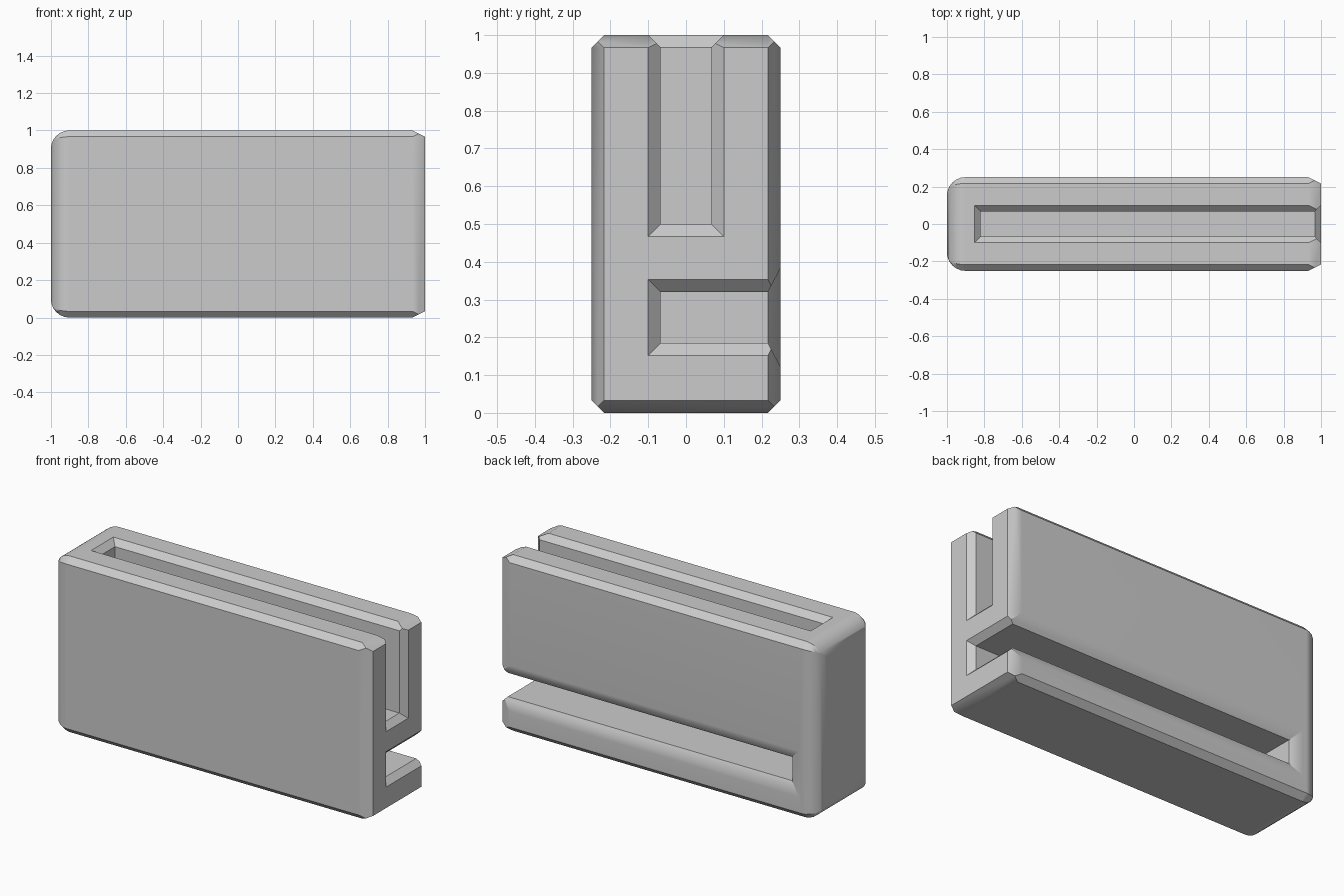
import bpy, bmesh, math
from mathutils import Vector

if "Cube" in bpy.data.objects:
    bpy.data.objects.remove(bpy.data.objects["Cube"])

C = 0.033          # chamfer width
W = 2 * C          # long side of the shallow chamfers
R = 0.1            # rounding at the left end
STEPS = 6

grey = bpy.data.materials.new("plain grey")
grey.use_nodes = True
grey.diffuse_color = (0.6, 0.6, 0.6, 1)
grey.node_tree.nodes["Principled BSDF"].inputs["Base Color"].default_value = (0.6, 0.6, 0.6, 1)


def make_object(name, bm):
    bmesh.ops.recalc_face_normals(bm, faces=bm.faces)
    mesh = bpy.data.meshes.new(name)
    bm.to_mesh(mesh)
    bm.free()
    mesh.materials.append(grey)
    obj = bpy.data.objects.new(name, mesh)
    bpy.context.collection.objects.link(obj)
    return obj


def box(low, high):
    bm = bmesh.new()
    bmesh.ops.create_cube(bm, size=1)
    for v in bm.verts:
        v.co = [h if c > 0 else l for c, l, h in zip(v.co, low, high)]
    return bm


def slice_off(bm, point, normal):
    cut = bmesh.ops.bisect_plane(bm, geom=bm.verts[:] + bm.edges[:] + bm.faces[:], dist=1e-6,
                                 plane_co=point, plane_no=normal, clear_outer=True)
    edges = [e for e in cut["geom_cut"] if isinstance(e, bmesh.types.BMEdge)]
    if len(edges) > 2:
        bmesh.ops.contextual_create(bm, geom=edges)


# Body: a block with chamfered long edges and right end, rounded left end
bm = box((-1, -0.25, 0), (1, 0.25, 1))
angles = [(k + 0.5) / STEPS * math.pi / 2 for k in range(STEPS)]
for s in (-1, 1):
    y, z = 0.25 * s, 0.5 + 0.5 * s
    slice_off(bm, Vector((1, y - C * s, 0)), Vector((C, W * s, 0)))
    slice_off(bm, Vector((1, 0, z - C * s)), Vector((C, 0, W * s)))
    for t in (-1, 1):
        slice_off(bm, Vector((0, y, 0.5 + (0.5 - C) * t)), Vector((0, s, t)))
    for a in angles:
        for n, centre in ((Vector((-math.sin(a), s * math.cos(a), 0)), Vector((R - 1, y - R * s, 0))),
                          (Vector((-math.sin(a), 0, s * math.cos(a))), Vector((R - 1, 0, z - R * s)))):
            slice_off(bm, centre + n * R, n)
        # Chamfer carried around the rounded corners
        for t in (-1, 1):
            c = math.cos(a) / math.sqrt(2)
            n = Vector((-math.sin(a), s * c, t * c))
            centre = Vector((R - 1, y - R * s, 0.5 + (0.5 - R) * t))
            slice_off(bm, centre + n * (R + 0.018 * math.cos(a)), n)
bmesh.ops.remove_doubles(bm, verts=bm.verts, dist=1e-5)
body = make_object("body", bm)


def carve(name, bm):
    cutter = make_object(name, bm)
    cutter.hide_render = True
    mod = body.modifiers.new(name, "BOOLEAN")
    mod.operation, mod.solver, mod.object = "DIFFERENCE", "EXACT", cutter
    bpy.context.view_layer.objects.active = body
    bpy.ops.object.modifier_apply(modifier=name)
    bpy.data.objects.remove(cutter)


def flare(low, high, axis, grow):
    """Box that has its given size at low + INSET and keeps widening along the axis."""
    bm = box(low, high)
    bm.verts.ensure_lookup_table()
    for v in bm.verts:
        old = v.co.copy()
        travel = old[axis] - low[axis] - INSET
        for i in range(3):
            if i != axis:
                side = 0 if old[i] < (low[i] + high[i]) / 2 else 1
                v.co[i] += travel * grow[i][side]
    return bm


even, none = (-1, 1), (0, 0)
INSET = 0.015      # lips start this far inside the opening
FAR = 1.1
END = 1 - C - INSET

# Top slot, open at the right end, with chamfered lips
carve("slot", box((-0.82, -0.067, 0.5), (FAR, 0.067, FAR)))
carve("slot_lip", flare((-0.82, -0.067, END), (1.13, 0.067, 1.02), 2, ((-1, 0), even, none)))
carve("slot_end_lip", flare((END, -0.067, 0.5), (1.02, 0.067, 1.16), 0, (none, even, (-1, 0))))

# Back groove, open at the right end, with a shallower lip on the back
carve("groove", box((-0.82, -0.067, 0.185), (FAR, 0.4, 0.32)))
carve("groove_lip", flare((-0.82, 0.25 - C - INSET, 0.185), (1.13, 0.27, 0.32), 1,
                          ((-1.9, 0), none, (-1.9, 1.9))))
carve("groove_end_lip", flare((END, -0.067, 0.185), (1.02, 0.43, 0.32), 0,
                              (none, (-1, 0), even)))

# Round blind hole in the front
bm = bmesh.new()
bmesh.ops.create_cone(bm, cap_ends=True, segments=64, radius1=0.203, radius2=0.203, depth=0.3)
for v in bm.verts:
    v.co = (v.co.x + 0.613, v.co.z - 0.29, v.co.y + 0.503)
carve("hole", bm)

# Smooth rounded end and shallow lips, crisp steep chamfers
bpy.ops.object.select_all(action="DESELECT")
body.select_set(True)
bpy.context.view_layer.objects.active = body
bpy.ops.object.shade_smooth_by_angle(angle=math.radians(30))
weighted = body.modifiers.new("weighted_normals", "WEIGHTED_NORMAL")
weighted.keep_sharp = True
